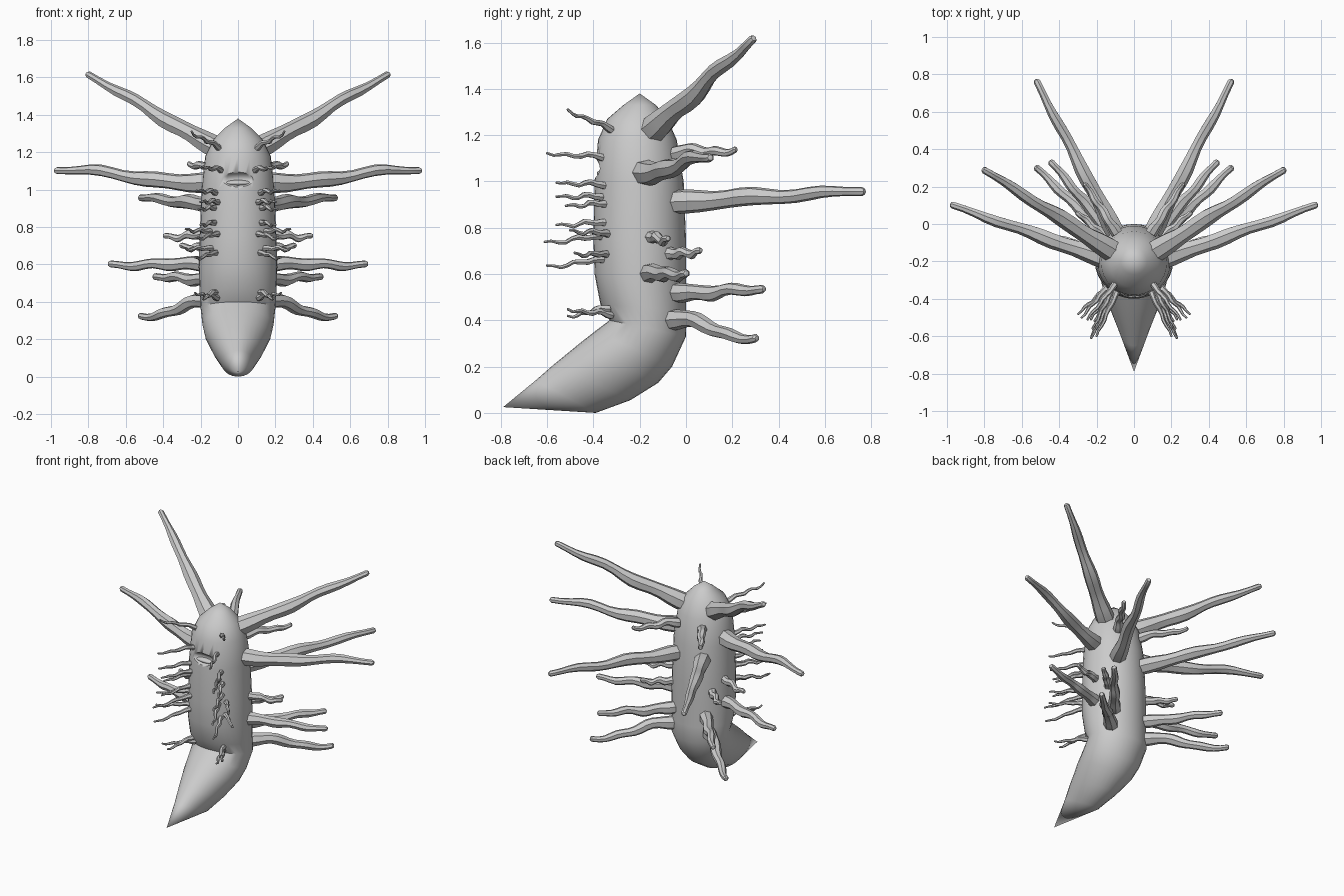
import bpy, bmesh, math
from mathutils import Vector

cube = bpy.data.objects.get("Cube")
if cube:
    bpy.data.objects.remove(cube)

skin = bpy.data.materials.new("grey skin")
skin.use_nodes = True
skin.diffuse_color = (0.6, 0.6, 0.6, 1)
skin.node_tree.nodes["Principled BSDF"].inputs["Base Color"].default_value = (0.6, 0.6, 0.6, 1)


def make_object(name, bm, smooth_angle):
    bmesh.ops.recalc_face_normals(bm, faces=bm.faces)
    mesh = bpy.data.meshes.new(name)
    bm.to_mesh(mesh)
    bm.free()
    mesh.materials.append(skin)
    ob = bpy.data.objects.new(name, mesh)
    bpy.context.collection.objects.link(ob)
    bpy.ops.object.select_all(action="DESELECT")
    ob.select_set(True)
    bpy.context.view_layer.objects.active = ob
    bpy.ops.object.shade_smooth_by_angle(angle=math.radians(smooth_angle))
    return ob


def loft(bm, rings, start, end):
    """Skin a list of point rings and close both ends to a point."""
    loops = [[bm.verts.new(p) for p in ring] for ring in rings]
    n = len(loops[0])
    for a, b in zip(loops, loops[1:]):
        for i in range(n):
            j = (i + 1) % n
            bm.faces.new((a[i], a[j], b[j], b[i]))
    for loop, point in ((loops[0], start), (loops[-1], end)):
        tip = bm.verts.new(point)
        for i in range(n):
            bm.faces.new((loop[i], loop[(i + 1) % n], tip))


# Body and tail: front y, front z, back y, back z, half width
SECTIONS = [
    (-.27, 1.33, -.13, 1.33, .07), (-.34, 1.27, -.08, 1.27, .13),
    (-.38, 1.18, -.04, 1.18, .175), (-.395, 1.0, -.01, 1.0, .195),
    (-.4, .75, 0, .75, .205), (-.395, .6, 0, .57, .21),
    (-.37, .47, 0, .44, .205), (-.33, .4, 0, .33, .2),
    (-.39, .355, -.06, .2, .19), (-.46, .3, -.12, .13, .175),
    (-.57, .21, -.24, .055, .132), (-.65, .14, -.39, 0, .088),
]
rings = []
for fy, fz, by, bz, w in SECTIONS:
    ring = []
    for i in range(32):
        a = math.tau * i / 32
        t = (1 + math.cos(a)) / 2
        ring.append((w * math.sin(a), by + (fy - by) * t, bz + (fz - bz) * t))
    rings.append(ring)
bm = bmesh.new()
loft(bm, rings, (0, -.2, 1.38), (0, -.79, .025))
body = make_object("body", bm, 40)


def ellipsoid(name, centre, size):
    bm = bmesh.new()
    bmesh.ops.create_uvsphere(bm, u_segments=24, v_segments=12, radius=1)
    for v in bm.verts:
        v.co = Vector(centre) + Vector(a * b for a, b in zip(v.co, size))
    return make_object(name, bm, 60)


# Mouth hollow with a small tongue inside
cutter = ellipsoid("mouth_cutter", (0, -.42, 1.055), (.12, .065, .045))
cutter.hide_render = True
cutter.hide_set(True)
cut = body.modifiers.new("mouth", "BOOLEAN")
cut.object = cutter
cut.solver = "EXACT"
ellipsoid("tongue", (0, -.355, 1.035), (.075, .03, .016))


def limb(name, base, tip, r0, r1, bow, wave, sides, steps):
    """Tapered wavy limb with a rounded end, mirrored to both sides."""
    base, tip = Vector(base), Vector(tip)
    axis = (tip - base).normalized()
    u = axis.cross(Vector((0, 0, 1))).normalized()
    v = u.cross(axis)
    points, radii = [], []
    for k in range(steps + 1):
        t = k / steps
        sway = wave * math.sin(t * 15 + base.z * 9) * t * (1.2 - t)
        lift = bow * math.sin(math.tau * t * .95)
        points.append(base.lerp(tip, t) + v * (lift + sway) + u * sway * .6)
        radii.append((r0 + (r1 - r0) * t) * (1 + .08 * math.sin(t * 19)))
    # rounded end
    points.append(points[-1] + axis * r1 * .6)
    radii.append(r1 * .65)
    for side, sign in (("left", 1), ("right", -1)):
        rings = []
        for p, r in zip(points, radii):
            ring = []
            for i in range(sides):
                a = math.tau * i / sides
                q = p + r * (u * math.cos(a) + v * math.sin(a))
                ring.append((q.x * sign, q.y, q.z))
            rings.append(ring)
        end = points[-1] + axis * r1 * .2
        bm = bmesh.new()
        loft(bm, rings, (base.x * sign, base.y, base.z), (end.x * sign, end.y, end.z))
        make_object(f"{side}_{name}", bm, 35)


# Long arms: base, tip, base radius, bow
ARMS = [
    ((.09, -.16, 1.21), (.8, .29, 1.61), .06, -.005),
    ((.14, -.19, 1.04), (.97, .1, 1.1), .055, -.015),
    ((.09, -.06, .91), (.52, .76, .96), .052, 0),
    ((.09, -.05, 1.12), (.26, .21, 1.14), .032, .01),
    ((.16, -.16, .75), (.39, -.08, .755), .03, .01),
    ((.13, -.09, .68), (.3, .06, .7), .03, .005),
    ((.16, -.17, .6), (.68, 0, .6), .042, .005),
    ((.12, -.05, .52), (.44, .33, .53), .042, -.005),
    ((.12, -.08, .4), (.52, .3, .33), .045, .02),
]
for i, (base, tip, r, bow) in enumerate(ARMS, 1):
    limb(f"arm_{i}", base, tip, r, .019 if i not in (4, 5, 6) else .015, bow, .02, 7, 14)

# Thin front feelers: base, tip
FEELERS = [
    ((.1, -.32, 1.22), (.25, -.51, 1.31)),
    ((.08, -.34, 1.1), (.2, -.6, 1.125)),
    ((.11, -.34, .98), (.22, -.56, 1.0)),
    ((.1, -.35, .93), (.2, -.56, .94)),
    ((.12, -.34, .9), (.21, -.52, .9)),
    ((.12, -.34, .82), (.2, -.56, .815)),
    ((.14, -.33, .77), (.28, -.5, .79)),
    ((.1, -.35, .76), (.23, -.61, .74)),
    ((.13, -.33, .68), (.3, -.48, .69)),
    ((.11, -.34, .66), (.23, -.6, .635)),
    ((.12, -.33, .45), (.19, -.51, .42)),
    ((.11, -.32, .42), (.23, -.51, .45)),
]
for i, (base, tip) in enumerate(FEELERS, 1):
    limb(f"feeler_{i}", base, tip, .017, .006, .006, .02, 6, 9)
